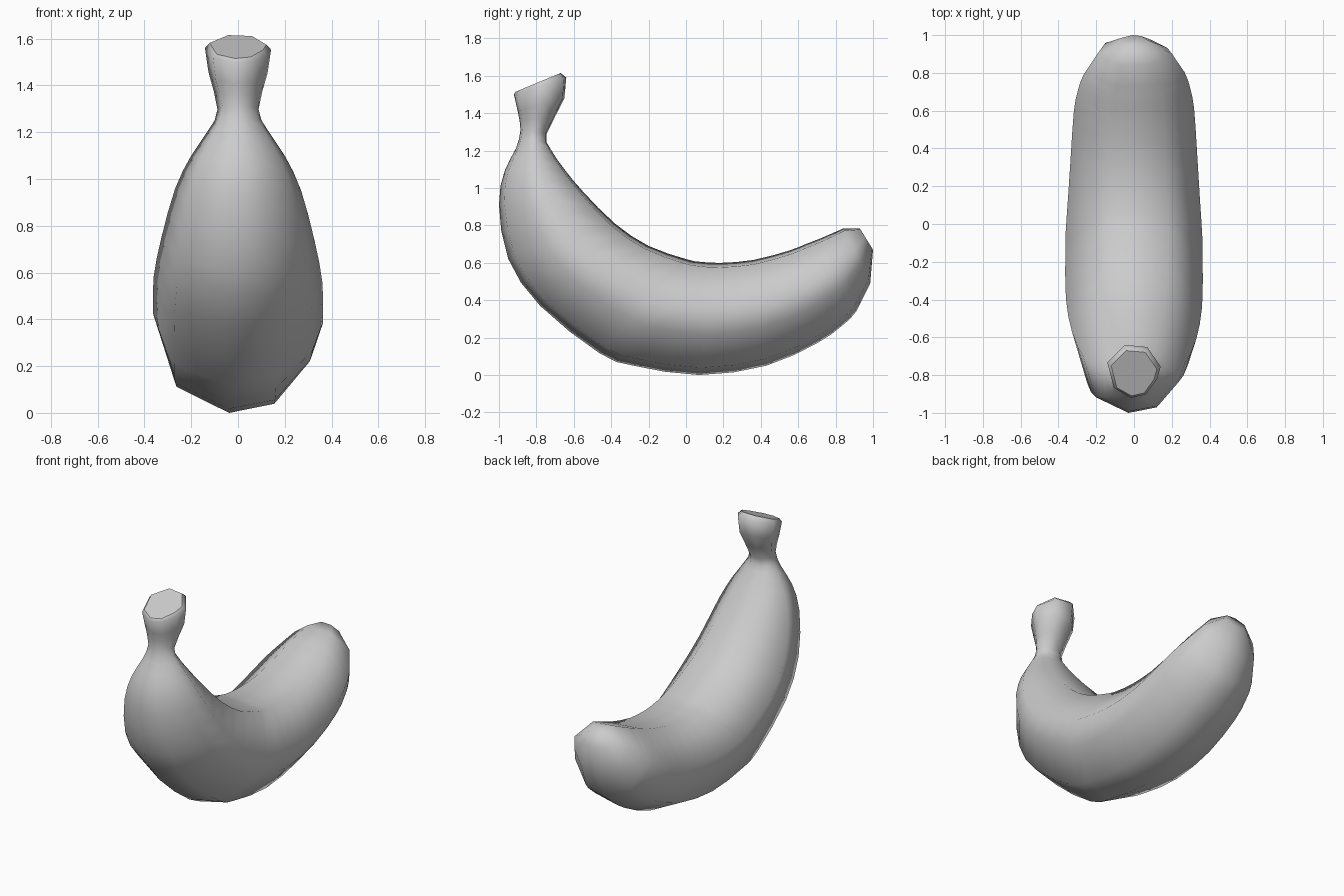
import bpy, bmesh

# Irregular eight-sided cross-section: (sideways, outer -1 .. inner +1)
SECTION = [(-0.11, -1), (0.45, -0.87), (0.88, -0.28), (1.01, 0.18),
           (0.5, 0.92), (-0.35, 1), (-1.01, 0.33), (-0.76, -0.63)]

# Stations from stem to tip: outer y, z, inner y, z, half width
STATIONS = [
    (-0.910, 1.515, -0.67, 1.615, 0.12),
    (-0.92, 1.50, -0.64, 1.59, 0.14),
    (-0.90, 1.41, -0.65, 1.48, 0.125),
    (-0.885, 1.31, -0.745, 1.29, 0.087),
    (-0.91, 1.21, -0.725, 1.21, 0.125),
    (-0.97, 1.09, -0.65, 1.10, 0.20),
    (-1.00, 0.91, -0.55, 0.98, 0.267),
    (-0.95, 0.62, -0.38, 0.81, 0.325),
    (-0.78, 0.37, -0.20, 0.69, 0.357),
    (-0.46, 0.115, 0.00, 0.62, 0.36),
    (-0.28, 0.05, 0.08, 0.605, 0.358),
    (0.07, 0.00, 0.19, 0.60, 0.345),
    (0.43, 0.05, 0.36, 0.615, 0.33),
    (0.70, 0.17, 0.55, 0.665, 0.315),
    (0.83, 0.26, 0.64, 0.70, 0.295),
    (0.91, 0.34, 0.73, 0.735, 0.265),
    (0.985, 0.49, 0.84, 0.783, 0.20),
    (1.00, 0.67, 0.93, 0.783, 0.08),
]

# Add a curved in-between station along the body
path = STATIONS[:3]
for k in range(3, len(STATIONS)):
    if 3 <= k < len(STATIONS) - 2:
        a, b, c, d = STATIONS[k - 2:k + 2]
        path.append(tuple((9 * (q + r) - p - s) / 16 for p, q, r, s in zip(a, b, c, d)))
    path.append(STATIONS[k])

# Banana body: loft the section through the stations
bm = bmesh.new()
rings = []
for oy, oz, iy, iz, w in path:
    ring = []
    for u, v in SECTION:
        t = (v + 1) / 2
        ring.append(bm.verts.new((u * w, oy + (iy - oy) * t, oz + (iz - oz) * t)))
    rings.append(ring)
n = len(SECTION)
for a, b in zip(rings, rings[1:]):
    for i in range(n):
        j = (i + 1) % n
        bm.faces.new((a[i], a[j], b[j], b[i]))
stem_cap = bm.faces.new(rings[0])
bm.faces.new(rings[-1])
bmesh.ops.recalc_face_normals(bm, faces=bm.faces)

# Smooth skin with a crisp cut at the stem
for f in bm.faces:
    f.smooth = True
for e in stem_cap.edges:
    e.smooth = False

mesh = bpy.data.meshes.new("banana")
bm.to_mesh(mesh)
bm.free()
bpy.context.collection.objects.link(bpy.data.objects.new("banana", mesh))
